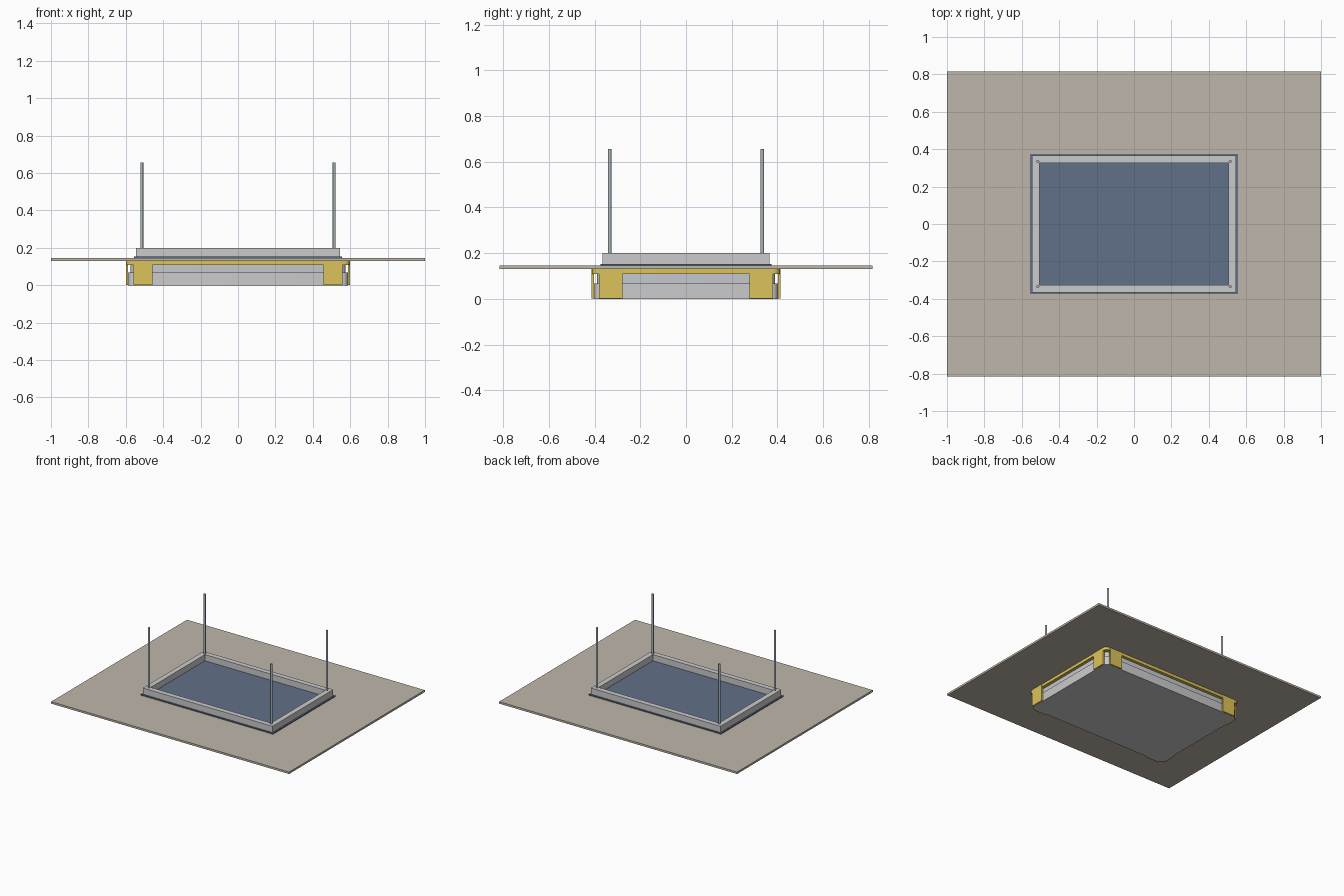
import bpy, bmesh, math

if "Cube" in bpy.data.objects:
    bpy.data.objects.remove(bpy.data.objects["Cube"])


def mat(name, rgb):
    m = bpy.data.materials.new(name)
    m.diffuse_color = (*rgb, 1)
    m.use_nodes = True
    m.node_tree.nodes["Principled BSDF"].inputs["Base Color"].default_value = m.diffuse_color
    return m


ceiling_mat = mat("ceiling_tan", (0.52, 0.47, 0.40))
yellow = mat("yellow", (0.72, 0.55, 0.10))
navy = mat("navy", (0.12, 0.16, 0.25))
grey = mat("light_grey", (0.72, 0.73, 0.75))
mid_grey = mat("mid_grey", (0.56, 0.58, 0.62))
steel = mat("steel", (0.40, 0.47, 0.50))


def finish(name, bm, material):
    bmesh.ops.recalc_face_normals(bm, faces=bm.faces[:])
    me = bpy.data.meshes.new(name)
    bm.to_mesh(me)
    bm.free()
    ob = bpy.data.objects.new(name, me)
    bpy.context.collection.objects.link(ob)
    me.materials.append(material)
    return ob


def outline(hx, hy, r=0.0, n=6):
    """Rectangle with optional rounded corners, counter-clockwise."""
    if r == 0:
        return [(hx, hy), (-hx, hy), (-hx, -hy), (hx, -hy)]
    pts = []
    for i, (sx, sy) in enumerate([(1, 1), (-1, 1), (-1, -1), (1, -1)]):
        for k in range(n + 1):
            a = math.pi / 2 * (i + k / n)
            pts.append((sx * (hx - r) + r * math.cos(a), sy * (hy - r) + r * math.sin(a)))
    return pts


def slab(name, hx, hy, z0, z1, material, r=0.0):
    bm = bmesh.new()
    lo, hi = [[bm.verts.new((x, y, z)) for x, y in outline(hx, hy, r)] for z in (z0, z1)]
    bm.faces.new(lo)
    bm.faces.new(hi)
    for i in range(len(lo)):
        j = (i + 1) % len(lo)
        bm.faces.new((lo[i], lo[j], hi[j], hi[i]))
    return finish(name, bm, material)


def frame(name, outer, inner, z0, z1, material):
    bm = bmesh.new()
    loops = [[bm.verts.new((x, y, z)) for x, y in outline(*size)]
             for size, z in ((outer, z0), (outer, z1), (inner, z1), (inner, z0))]
    for a in range(4):
        p, q = loops[a], loops[(a + 1) % 4]
        for i in range(4):
            j = (i + 1) % 4
            bm.faces.new((p[i], p[j], q[j], q[i]))
    return finish(name, bm, material)


def box(name, x0, x1, y0, y1, z0, z1, material):
    ob = slab(name, abs(x1 - x0) / 2, abs(y1 - y0) / 2, z0, z1, material)
    ob.location = ((x0 + x1) / 2, (y0 + y1) / 2, 0)
    return ob


# Ceiling panel with a cutout
frame("ceiling_panel", (1.0, 0.815), (0.55, 0.37), 0.131, 0.146, ceiling_mat)

# Housing below the ceiling
smooth = [
    slab("lower_tray", 0.588, 0.403, 0.0, 0.067, grey, 0.03),
    slab("upper_tray", 0.574, 0.389, 0.067, 0.109, mid_grey, 0.025),
    slab("mounting_plate", 0.598, 0.412, 0.109, 0.131, yellow, 0.03),
]

# Core and upper frame above the ceiling
slab("core_plate", 0.556, 0.375, 0.131, 0.153, navy)
frame("upper_frame", (0.545, 0.365), (0.506, 0.326), 0.153, 0.2, grey)

# Corner guards and suspension rods
for sx in (-1, 1):
    for sy in (-1, 1):
        box("corner_guard_long", sx * 0.457, sx * 0.56, sy * 0.402, sy * 0.414, 0.001, 0.131, yellow)
        box("corner_guard_short", sx * 0.587, sx * 0.6, sy * 0.278, sy * 0.38, 0.001, 0.131, yellow)
        bm = bmesh.new()
        bmesh.ops.create_cone(bm, cap_ends=True, segments=12, radius1=0.008,
                              radius2=0.008, depth=0.457)
        rod = finish("suspension_rod", bm, steel)
        rod.location = (sx * 0.514, sy * 0.334, 0.4265)
        smooth.append(rod)

# Smooth the rounded parts
bpy.ops.object.select_all(action='DESELECT')
for ob in smooth:
    ob.select_set(True)
bpy.context.view_layer.objects.active = smooth[0]
bpy.ops.object.shade_smooth_by_angle(angle=math.radians(35))
